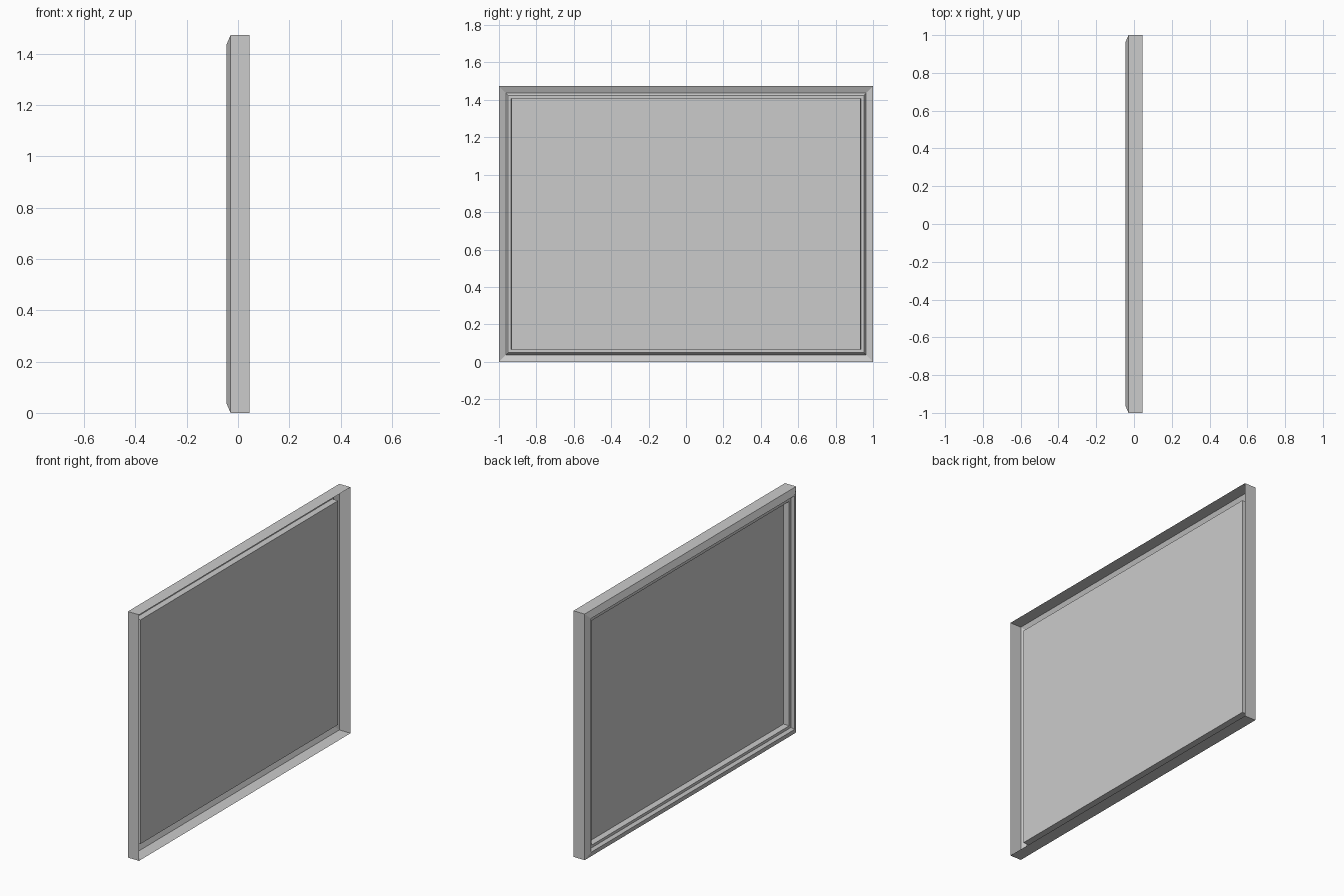
import bpy, bmesh

if "Cube" in bpy.data.objects:
    bpy.data.objects.remove(bpy.data.objects["Cube"])

W, H = 1.0, 1.473          # half width (y), height (z)


def ring(bm, x, inset):
    """Rectangular loop of vertices at depth x, inset from the outer edge."""
    y, lo, hi = W - inset, inset, H - inset
    return [bm.verts.new((x, sy, z)) for sy, z in ((-y, lo), (-y, hi), (y, hi), (y, lo))]


def finish(bm, name):
    mesh = bpy.data.meshes.new(name)
    bm.to_mesh(mesh)
    bm.free()
    obj = bpy.data.objects.new(name, mesh)
    bpy.context.collection.objects.link(obj)
    return obj


# Frame moulding: (depth x, inset) section swept round the rectangle, open at the back
profile = [(0.045, 0), (-0.029, 0), (-0.045, 0.037),
           (-0.029, 0.049), (-0.029, 0.065), (0.008, 0.066)]
bm = bmesh.new()
rings = [ring(bm, x, d) for x, d in profile]
for a, b in zip(rings, rings[1:]):
    for i in range(4):
        j = (i + 1) % 4
        bm.faces.new((a[i], b[i], b[j], a[j]))
finish(bm, "frame_moulding")

# Picture panel: one flat sheet facing -x, seated in the frame
bm = bmesh.new()
face = bm.faces.new(ring(bm, 0.008, 0.066))
bm.normal_update()
if face.normal.x > 0:
    face.normal_flip()
finish(bm, "picture_panel")

# Outward normals on the moulding
bm = bmesh.new()
mesh = bpy.data.objects["frame_moulding"].data
bm.from_mesh(mesh)
bm.normal_update()
top = max(bm.faces, key=lambda f: f.calc_center_median().z)
if top.normal.z < 0:
    bmesh.ops.reverse_faces(bm, faces=bm.faces[:])
bm.to_mesh(mesh)
bm.free()
